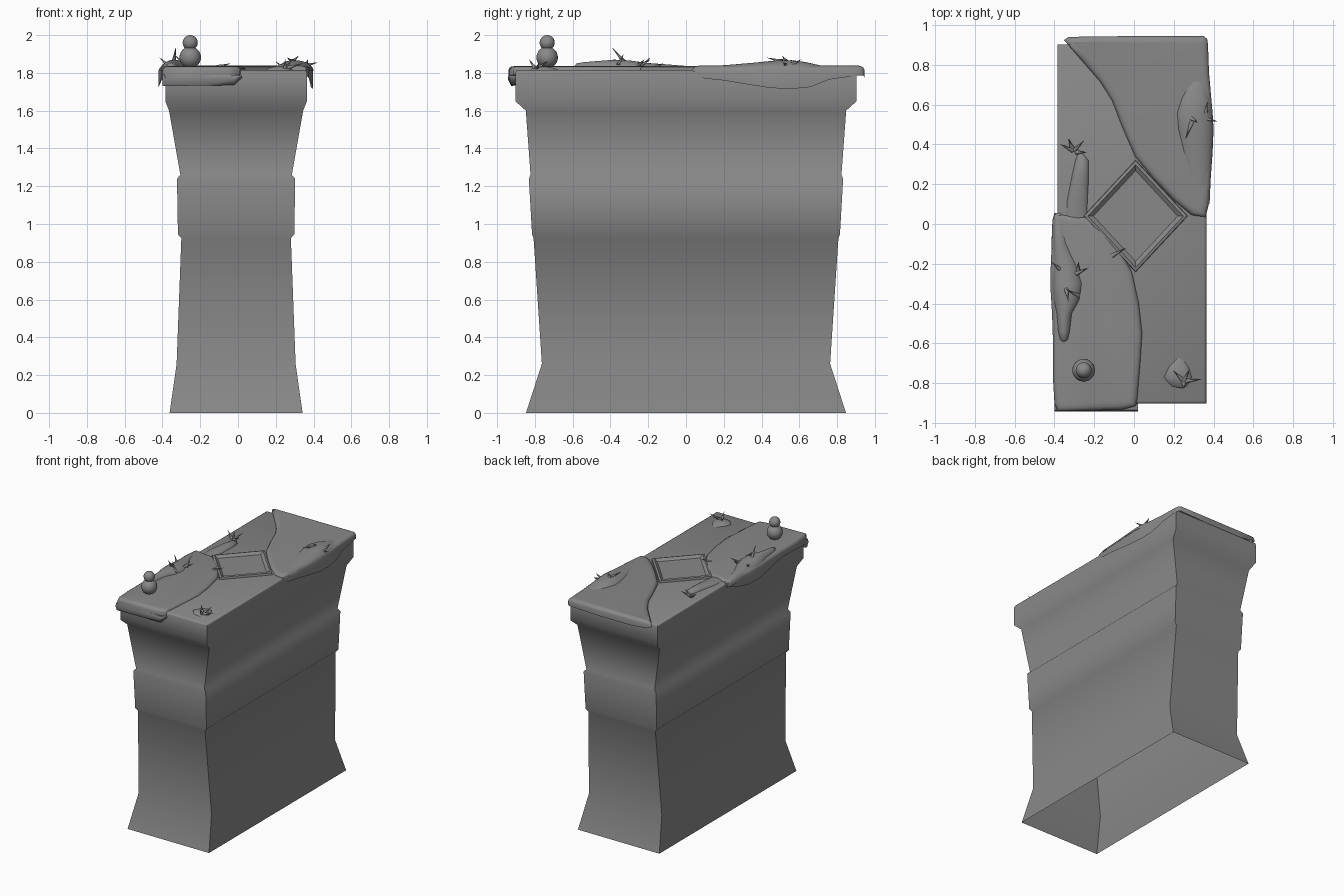
import bpy, bmesh, math
from mathutils import Vector

stone = bpy.data.materials.new("dark_stone")
stone.diffuse_color = (.25, .25, .25, 1)


def finish(name, bm, angle=35):
    bmesh.ops.recalc_face_normals(bm, faces=bm.faces[:])
    me = bpy.data.meshes.new(name)
    bm.to_mesh(me)
    bm.free()
    me.materials.append(stone)
    ob = bpy.data.objects.new(name, me)
    bpy.context.collection.objects.link(ob)
    bpy.ops.object.select_all(action='DESELECT')
    ob.select_set(True)
    bpy.context.view_layer.objects.active = ob
    bpy.ops.object.shade_smooth_by_angle(angle=math.radians(angle))
    return ob


def loft(bm, rings, cap_start=False, cap_end=True):
    vs = [[bm.verts.new(p) for p in r] for r in rings]
    n = len(vs[0])
    for a, b in zip(vs, vs[1:]):
        for i in range(n):
            bm.faces.new((a[i], a[(i + 1) % n], b[(i + 1) % n], b[i]))
    if cap_start:
        bm.faces.new(vs[0][::-1])
    if cap_end:
        bm.faces.new(vs[-1])
    return vs


# Flared pedestal, open underneath: (half x, half y, z)
profile = [(.352, .847, 0), (.315, .763, .26), (.290, .807, .925), (.308, .815, .945),
           (.313, .832, 1.24), (.295, .823, 1.26), (.355, .848, 1.60),
           (.375, .903, 1.65), (.375, .903, 1.80), (.370, .898, 1.812), (.362, .890, 1.816)]
bm = bmesh.new()
loft(bm, [[(sx * a - .01, sy * b, z) for sx, sy in ((-1, -1), (1, -1), (1, 1), (-1, 1))]
          for a, b, z in profile])
finish("pedestal", bm, 65)

# Diamond frame around the central panel
bm = bmesh.new()
rings = []
for r, z in ((.285, 1.80), (.278, 1.832), (.258, 1.836), (.228, 1.818)):
    rings.append([(.008 + r * .93 * c, .04 + r * s, z)
                  for c, s in ((1, 0), (0, 1), (-1, 0), (0, -1))])
loft(bm, rings)
finish("diamond_frame", bm, 20)


# Draped covering with a rounded rim: outline of (x, y, lower edge z)
def covering(name, outline, top):
    bm = bmesh.new()
    vs = loft(bm, [outline, [(x, y, top - .022) for x, y, z in outline]])
    bm.normal_update()
    face = next(f for f in bm.faces if len(f.verts) == len(outline))
    for thick, depth in ((.006, .012), (.012, .007), (.02, .003)):
        bmesh.ops.inset_region(bm, faces=[face], thickness=thick, depth=depth,
                               use_even_offset=False)
        bm.normal_update()
    finish(name, bm, 75)


covering("back_covering", [
    (.36, .035, 1.79), (.376, .10, 1.77), (.383, .20, 1.76), (.392, .35, 1.735),
    (.397, .45, 1.72), (.395, .56, 1.715), (.386, .66, 1.725), (.377, .76, 1.765),
    (.372, .90, 1.785), (.368, .93, 1.785), (.35, .945, 1.785), (.10, .945, 1.775),
    (-.20, .943, 1.775), (-.33, .94, 1.79), (-.352, .925, 1.80), (-.27, .83, 1.80),
    (-.17, .715, 1.80), (-.11, .62, 1.80), (-.06, .49, 1.80), (.005, .34, 1.80),
    (.10, .225, 1.80), (.20, .12, 1.80), (.29, .045, 1.80)], 1.838)
covering("front_covering", [
    (-.40, .05, 1.79), (-.408, -.06, 1.75), (-.418, -.18, 1.73), (-.42, -.32, 1.725),
    (-.412, -.45, 1.75), (-.407, -.60, 1.775), (-.407, -.78, 1.77), (-.40, -.90, 1.76),
    (-.385, -.94, 1.76), (-.22, -.938, 1.775), (-.06, -.933, 1.785), (.01, -.915, 1.79),
    (.018, -.87, 1.80), (.032, -.70, 1.80), (.042, -.55, 1.80), (.025, -.40, 1.80),
    (-.01, -.24, 1.80), (-.07, -.13, 1.80), (-.15, -.03, 1.80), (-.24, .035, 1.80),
    (-.31, .04, 1.80)], 1.836)


# Front lip hanging over the edge
bm = bmesh.new()
section = [(-.90, 1.735), (-.925, 1.73), (-.942, 1.765), (-.935, 1.79), (-.90, 1.79)]
loft(bm, [[(x, y, 1.785 + (z - 1.785) * s) for y, z in section]
          for x, s in ((-.40, 1), (-.20, .95), (-.02, .9), (.02, .2))], True)
finish("front_lip", bm, 60)


# Low mounds: path of (x, y, half width, top z)
def mound(name, path, base=1.79, power=.8):
    bm = bmesh.new()
    n = 14
    rings = []
    for x, y, w, top in path:
        rings.append([(x + w * math.cos(math.pi * i / n), y,
                       base + (top - base) * math.sin(math.pi * i / n) ** power)
                      for i in range(n + 1)])
    loft(bm, rings, True)
    finish(name, bm, 60)


mound("left_mound", [(-.38, .055, .02, 1.82), (-.38, .02, .03, 1.835), (-.37, -.10, .045, 1.845),
                     (-.345, -.20, .068, 1.852), (-.335, -.30, .085, 1.866),
                     (-.338, -.38, .073, 1.870), (-.35, -.45, .045, 1.864),
                     (-.352, -.54, .036, 1.857), (-.352, -.58, .028, 1.85),
                     (-.352, -.597, .012, 1.83)])
mound("left_ridge", [(-.29, .01, .06, 1.825), (-.285, .12, .055, 1.834), (-.27, .24, .045, 1.840),
                     (-.262, .32, .035, 1.836), (-.27, .36, .015, 1.815)], 1.80)
mound("right_mound", [(.33, .10, .05, 1.834), (.325, .22, .06, 1.842), (.315, .36, .08, 1.854),
                      (.305, .48, .095, 1.866), (.30, .56, .095, 1.867),
                      (.305, .63, .08, 1.858), (.315, .70, .06, 1.842),
                      (.32, .75, .04, 1.832)], 1.81, 1)
mound("corner_mound", [(.23, -.67, .02, 1.814), (.225, -.72, .055, 1.832),
                       (.22, -.77, .075, 1.836), (.23, -.815, .05, 1.825),
                       (.24, -.83, .02, 1.81)], 1.80)


# Thorns: (base, tip)
def thorns(name, pairs, r=.013):
    bm = bmesh.new()
    for base, tip in pairs:
        a, b = Vector(base), Vector(tip)
        d = (b - a).normalized()
        u = d.orthogonal().normalized()
        v = d.cross(u)
        loft(bm, [[a + d * (b - a).length * t + (u * math.cos(k * math.pi / 3)
                   + v * math.sin(k * math.pi / 3)) * q for k in range(6)]
                  for t, q in ((0, r), (.4, r * .5), (1, .0008))], True)
    finish(name, bm, 65)


thorns("left_thorns", [
    ((-.31, .37, 1.815), (-.37, .40, 1.86)), ((-.31, .38, 1.815), (-.33, .43, 1.85)),
    ((-.30, .37, 1.815), (-.25, .42, 1.86)), ((-.29, .36, 1.815), (-.24, .36, 1.85))])
thorns("mound_thorns", [
    ((-.37, -.23, 1.84), (-.415, -.19, 1.88)), ((-.29, -.25, 1.84), (-.23, -.22, 1.87)),
    ((-.28, -.24, 1.84), (-.28, -.19, 1.87)), ((-.34, -.33, 1.86), (-.33, -.39, 1.932)),
    ((-.28, -.36, 1.84), (-.34, -.33, 1.90)), ((-.11, -.16, 1.83), (-.04, -.12, 1.85))])
thorns("right_thorns", [
    ((.29, .53, 1.86), (.32, .51, 1.89)), ((.36, .56, 1.845), (.37, .61, 1.87)),
    ((.36, .53, 1.84), (.42, .515, 1.855)), ((.29, .51, 1.86), (.26, .43, 1.88))])
thorns("corner_thorns", [
    ((.24, -.78, 1.825), (.20, -.74, 1.86)), ((.25, -.79, 1.825), (.28, -.73, 1.86)),
    ((.26, -.79, 1.825), (.34, -.78, 1.85)), ((.25, -.80, 1.825), (.25, -.83, 1.87))])

# Stacked-ball ornament
bm = bmesh.new()
for z, r in ((1.882, .057), (1.96, .04)):
    res = bmesh.ops.create_uvsphere(bm, u_segments=24, v_segments=14, radius=r)
    bmesh.ops.translate(bm, verts=res["verts"], vec=(-.253, -.735, z))
finish("ball_ornament", bm)
